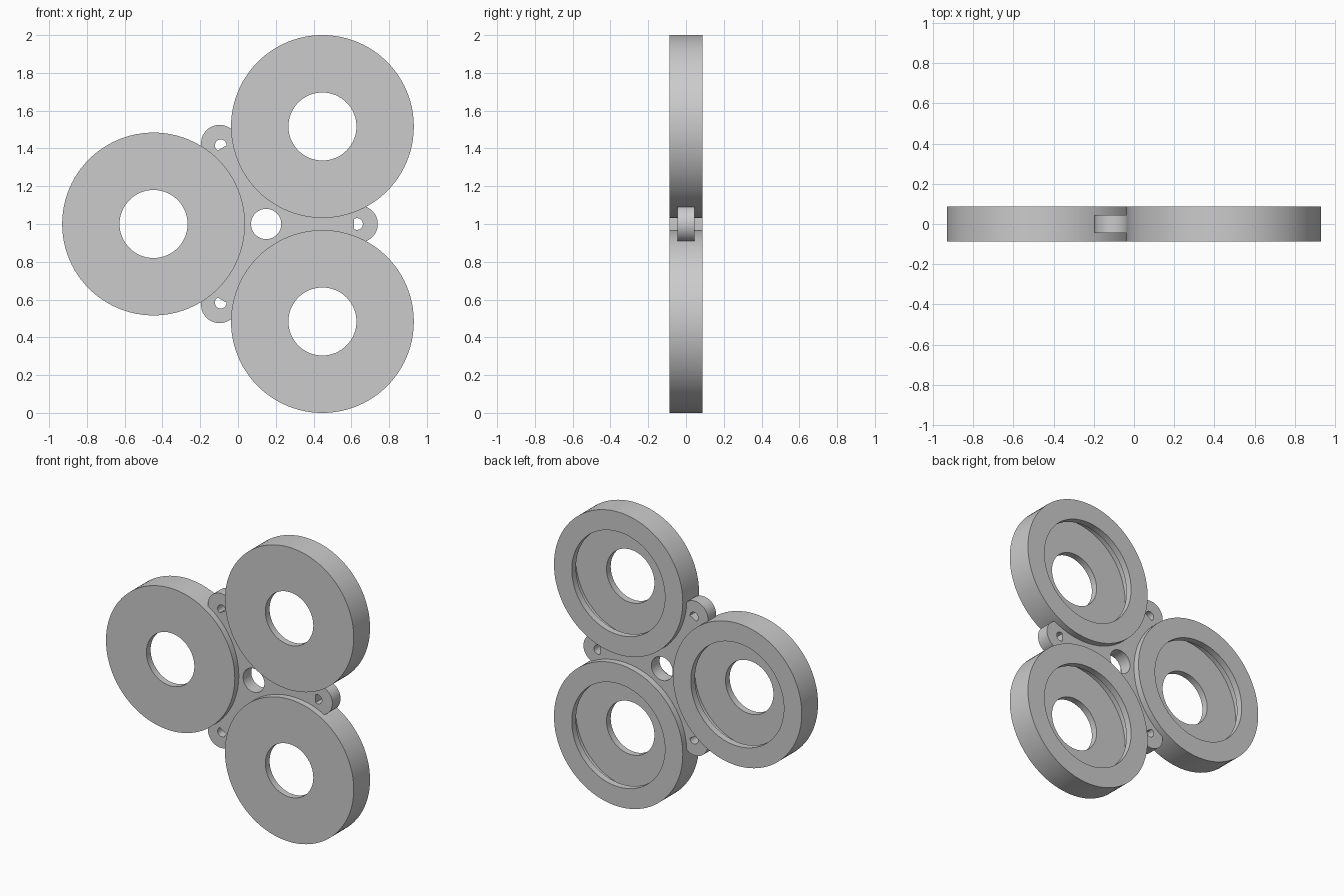
import bpy, bmesh, math
from mathutils import Matrix, Vector

cube = bpy.data.objects.get("Cube")
if cube:
    bpy.data.objects.remove(cube, do_unlink=True)

# Main sizes
RING_R, RING_DIST, HALF_DEPTH = 0.484, 0.596, 0.0875
CENTRE = Vector((0.149, 0, 1))
WALL = 0.045
TO_FRONT = Matrix.Rotation(math.pi / 2, 4, 'X')

grey = bpy.data.materials.new("light_grey")
grey.use_nodes = True
colour = (0.6, 0.6, 0.6, 1)
grey.diffuse_color = colour
grey.node_tree.nodes["Principled BSDF"].inputs["Base Color"].default_value = colour


def finish(obj):
    """Weld, fix normals, colour and smooth one part."""
    bm = bmesh.new()
    bm.from_mesh(obj.data)
    bmesh.ops.remove_doubles(bm, verts=bm.verts, dist=0.0002)
    bmesh.ops.recalc_face_normals(bm, faces=bm.faces)
    bm.to_mesh(obj.data)
    bm.free()
    obj.data.materials.clear()
    obj.data.materials.append(grey)
    bpy.ops.object.select_all(action='DESELECT')
    obj.select_set(True)
    bpy.context.view_layer.objects.active = obj
    bpy.ops.object.shade_smooth_by_angle(angle=math.radians(30))


def ring(name, angle):
    """Hollow round housing: small hole in front, wide opening behind."""
    front, back = -HALF_DEPTH, HALF_DEPTH
    hole, opening, cavity = 0.18, 0.35, 0.41
    profile = [(hole, front), (RING_R, front), (RING_R, back), (opening, back),
               (opening, back - WALL), (cavity, back - WALL),
               (cavity, front + WALL), (hole, front + WALL)]
    bm = bmesh.new()
    verts = [bm.verts.new((r, y, 0)) for r, y in profile]
    edges = [bm.edges.new((v, verts[i - 1])) for i, v in enumerate(verts)]
    bmesh.ops.spin(bm, geom=verts + edges, cent=(0, 0, 0), axis=(0, 1, 0),
                   angle=math.tau, steps=96, use_merge=True)
    mesh = bpy.data.meshes.new(name)
    bm.to_mesh(mesh)
    bm.free()
    obj = bpy.data.objects.new(name, mesh)
    bpy.context.collection.objects.link(obj)
    obj.location = CENTRE + RING_DIST * Vector((math.cos(angle), 0, math.sin(angle)))
    finish(obj)


def arc(cx, radius, start, end, steps, turn=0):
    """Points of an arc centred at distance cx along a turned arm."""
    points = []
    for i in range(steps + 1):
        a = start + (end - start) * i / steps
        p = Vector((cx + radius * math.cos(a), radius * math.sin(a), 0))
        points.append(Matrix.Rotation(turn, 3, 'Z') @ p)
    return points


def connector():
    """Three-armed plate with a centre hole and a D-shaped hole per tip."""
    lug_r, lug_dist = 0.098, 0.493
    outline, loops = [], []
    for k in range(3):
        turn = k * math.tau / 3
        outline += arc(lug_dist, lug_r, -math.pi / 2, math.pi / 2, 24, turn)
        outline += arc(0, 0.118, math.pi / 3, math.pi / 3, 1, turn)[:1]
        loops.append(arc(0.481, 0.031, -math.tau / 3, math.tau / 3, 20, turn))
    loops += [outline, arc(0, 0.08, 0, math.tau, 48)[:-1]]
    curve = bpy.data.curves.new("connector_plate", 'CURVE')
    curve.dimensions = '2D'
    curve.fill_mode = 'BOTH'
    curve.extrude = 0.044
    for points in loops:
        spline = curve.splines.new('POLY')
        spline.points.add(len(points) - 1)
        for sp, p in zip(spline.points, points):
            sp.co = (*p, 1)
        spline.use_cyclic_u = True
    obj = bpy.data.objects.new("connector_plate", curve)
    bpy.context.collection.objects.link(obj)
    bpy.ops.object.select_all(action='DESELECT')
    obj.select_set(True)
    bpy.context.view_layer.objects.active = obj
    bpy.ops.object.convert(target='MESH')
    obj = bpy.context.view_layer.objects.active
    obj.data.transform(TO_FRONT)
    obj.location = CENTRE
    finish(obj)


ring("upper_ring", math.pi / 3)
ring("right_ring", math.pi)
ring("lower_ring", -math.pi / 3)
connector()
